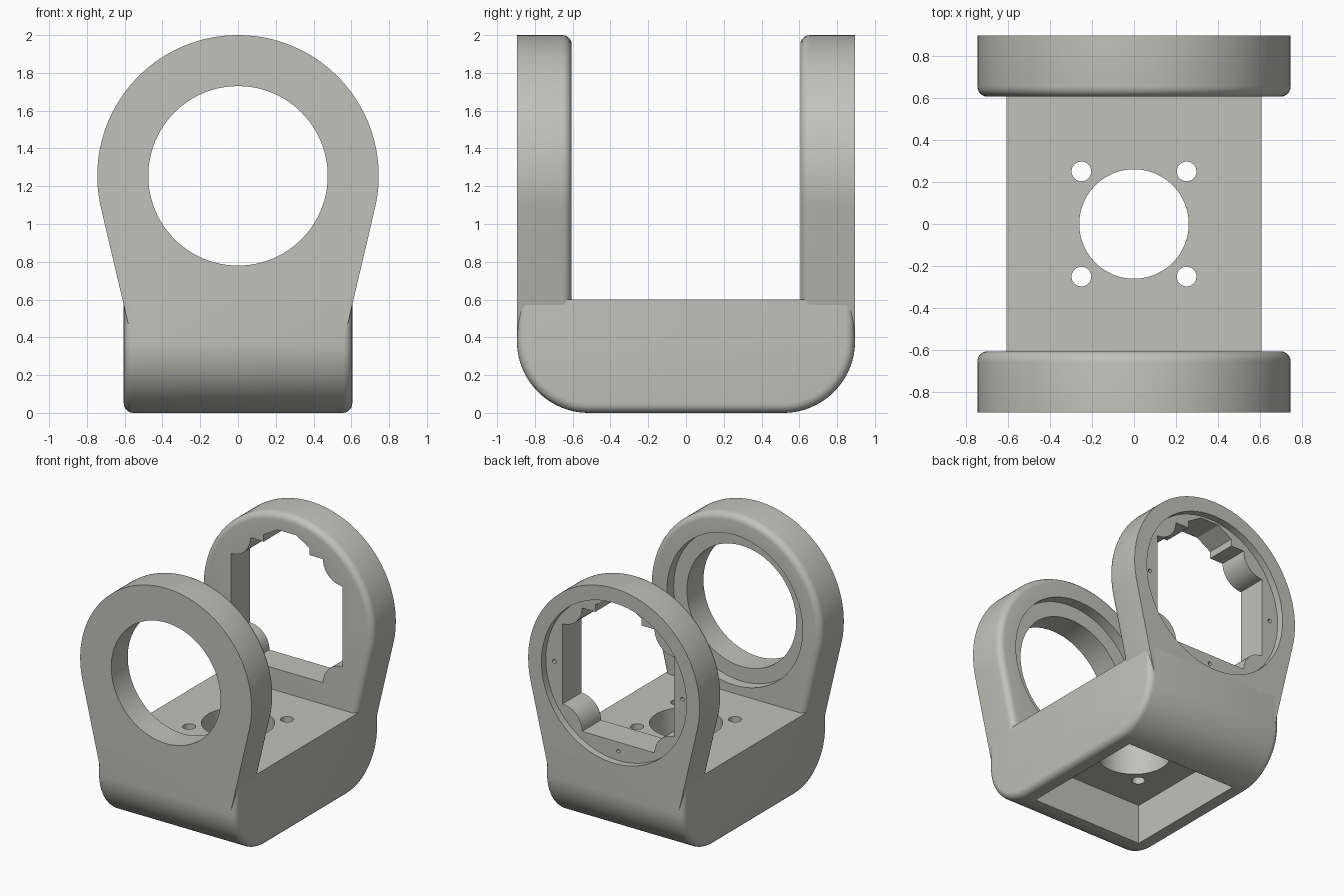
import bpy, bmesh, math
from mathutils import Vector

if "Cube" in bpy.data.objects:
    bpy.data.objects.remove(bpy.data.objects["Cube"])

grey = bpy.data.materials.new("light grey")
grey.diffuse_color = (0.53, 0.53, 0.505, 1)
grey.use_nodes = True
grey.node_tree.nodes["Principled BSDF"].inputs["Base Color"].default_value = grey.diffuse_color

CZ = 1.255  # height of the bore axis
AXES = {"x": lambda u, v, d: (d, u, v),
        "y": lambda u, v, d: (u, d, v),
        "z": lambda u, v, d: (u, v, d)}


def arc(cx, cy, r, a0, a1, n):
    """Points along an arc, angles in degrees."""
    return [(cx + r * math.cos(math.radians(a0 + (a1 - a0) * i / n)),
             cy + r * math.sin(math.radians(a0 + (a1 - a0) * i / n))) for i in range(n + 1)]


def circle(cx, cy, r, n=96):
    return arc(cx, cy, r, 0, 360, n)[:-1]


def prism(name, pts, axis, lo, hi, fillet=None, radius=0.05):
    """Extrude a profile along an axis and round the edges chosen by fillet."""
    bm = bmesh.new()
    to3d = AXES[axis]
    a = [bm.verts.new(to3d(u, v, lo)) for u, v in pts]
    b = [bm.verts.new(to3d(u, v, hi)) for u, v in pts]
    bm.faces.new(a)
    bm.faces.new(b[::-1])
    n = len(pts)
    for i in range(n):
        j = (i + 1) % n
        bm.faces.new((a[j], a[i], b[i], b[j]))
    bmesh.ops.recalc_face_normals(bm, faces=bm.faces)
    if fillet:
        edges = [e for e in bm.edges if fillet(e.verts[0].co, e.verts[1].co)]
        bmesh.ops.bevel(bm, geom=edges, offset=radius, segments=5, profile=0.5,
                        affect='EDGES', clamp_overlap=False)
    mesh = bpy.data.meshes.new(name)
    bm.to_mesh(mesh)
    bm.free()
    mesh.materials.append(grey)
    ob = bpy.data.objects.new(name, mesh)
    bpy.context.collection.objects.link(ob)
    return ob


def cut(ob, cutters):
    """Subtract cutters, then shade smooth while keeping edges sharp."""
    bpy.ops.object.select_all(action='DESELECT')
    bpy.context.view_layer.objects.active = ob
    ob.select_set(True)
    for c in cutters:
        m = ob.modifiers.new("cut", 'BOOLEAN')
        m.operation, m.solver, m.object = 'DIFFERENCE', 'EXACT', c
        bpy.ops.object.modifier_apply(modifier=m.name)
        bpy.data.objects.remove(c)
    bpy.ops.object.shade_smooth_by_angle(angle=math.radians(30))


# Base block: rounded lower corners, softened side edges, flat top
R, Y, H, W = 0.38, 0.895, 0.6, 0.605
base_profile = ([(-Y, H)] + arc(-Y + R, R, R, 180, 270, 20)
                + arc(Y - R, R, R, 270, 360, 20) + [(Y, H)])


def base_rim(p, q):
    return abs(p.x - q.x) < 1e-5 and not (p.z > H - 1e-4 and q.z > H - 1e-4)


base = prism("base", base_profile, "x", -W, W, base_rim)
base_cuts = [prism("pocket", [(-0.48, -0.52), (0.48, -0.52), (0.48, 0.52), (-0.48, 0.52)],
                   "z", -0.1, 0.31),
             prism("centre_hole", circle(0, 0, 0.26), "z", 0.2, 0.8)]
for sx in (-1, 1):
    for sy in (-1, 1):
        base_cuts.append(prism("bolt_hole", circle(sx * 0.25, sy * 0.25, 0.047, 32), "z", 0.2, 0.8))
cut(base, base_cuts)

# Upright plates: round head with tangent sides tapering into the base
T = 13.2
slope = math.tan(math.radians(T))
head = arc(0, CZ, 0.745, -T, 180 + T, 96)
foot_z = 0.4
foot_x = head[0][0] - (head[0][1] - foot_z) * slope
plate_profile = head + [(-foot_x, foot_z), (foot_x, foot_z)]


def plate(name, side):
    inner, outer = side * 0.605, side * Y

    def inner_rim(p, q):
        on_face = abs(p.y - inner) < 1e-5 and abs(q.y - inner) < 1e-5
        return on_face and not (p.z < foot_z + 1e-4 and q.z < foot_z + 1e-4)

    return prism(name, plate_profile, "y", min(inner, outer), max(inner, outer), inner_rim)


# Front plate: round bore with a counterbore on the inside
front = plate("front_plate", -1)
cut(front, [prism("bore", circle(0, CZ, 0.475), "y", -1.1, -0.4),
            prism("counterbore", circle(0, CZ, 0.59), "y", -0.69, -0.4)])

# Back plate: shallow round recess, notched square opening with corner bosses
back = plate("back_plate", 1)
S, B = 0.485, 0.17
opening = (arc(S, -S, B, 180, 90, 12) + arc(S, S, B, 270, 180, 12)
           + [(0.2, S), (0.2, 0.54), (0.08, 0.61), (-0.08, 0.61), (-0.2, 0.54), (-0.2, S)]
           + arc(-S, S, B, 0, -90, 12) + arc(-S, -S, B, 90, 0, 12))
opening = [(x, z + CZ) for x, z in opening]
back_cuts = [prism("recess", circle(0, CZ, 0.63), "y", 0.84, 1.1),
             prism("opening", opening, "y", 0.4, 1.0)]
for dx, dz in ((1, 0), (-1, 0), (0, -1)):
    back_cuts.append(prism("screw_hole", circle(dx * 0.557, CZ + dz * 0.557, 0.015, 16),
                           "y", 0.74, 1.0))
cut(back, back_cuts)
